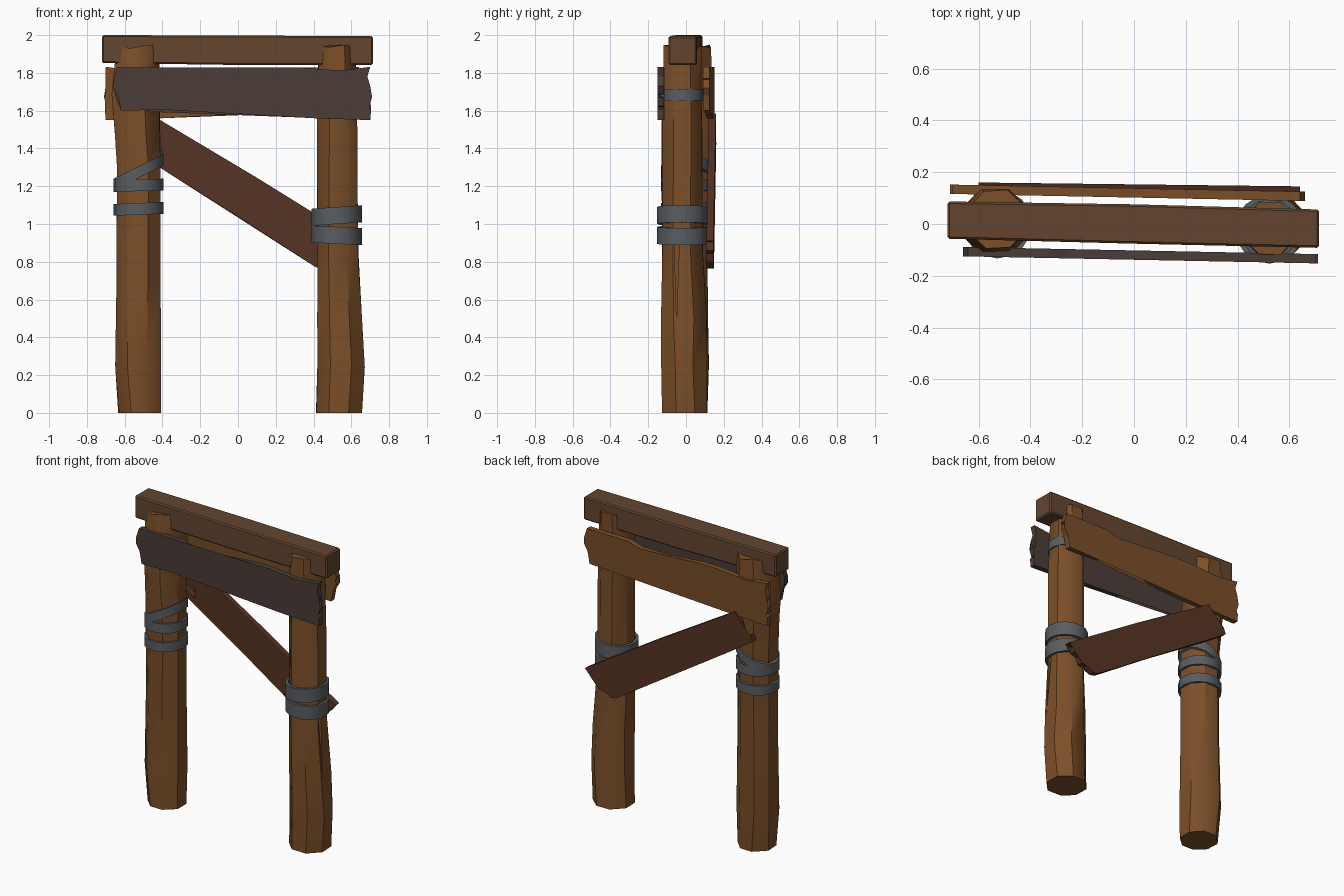
import bpy, bmesh, math, random
from mathutils import Matrix

if "Cube" in bpy.data.objects:
    bpy.data.objects.remove(bpy.data.objects["Cube"])

random.seed(4)


def material(name, rgb):
    m = bpy.data.materials.new(name)
    m.diffuse_color = (*rgb, 1)
    m.use_nodes = True
    m.node_tree.nodes["Principled BSDF"].inputs["Base Color"].default_value = m.diffuse_color
    return m


POST = material("post_wood", (0.20, 0.078, 0.022))
BEAM = material("beam_wood", (0.125, 0.06, 0.028))
GREY = material("weathered_wood", (0.07, 0.046, 0.04))
BROWN = material("plank_wood", (0.19, 0.076, 0.022))
RED = material("brace_wood", (0.095, 0.034, 0.018))
IRON = material("band_metal", (0.10, 0.11, 0.12))


def finish(bm, name, mat, angle=None):
    bmesh.ops.recalc_face_normals(bm, faces=bm.faces)
    me = bpy.data.meshes.new(name)
    bm.to_mesh(me)
    bm.free()
    ob = bpy.data.objects.new(name, me)
    bpy.context.collection.objects.link(ob)
    me.materials.append(mat)
    if angle:
        bpy.ops.object.select_all(action='DESELECT')
        ob.select_set(True)
        bpy.context.view_layer.objects.active = ob
        bpy.ops.object.shade_smooth_by_angle(angle=math.radians(angle))
    return ob


def loft(bm, rings, closed=False):
    """Join rings of vertices with quads; cap the ends unless closed."""
    n = len(rings[0])
    pairs = list(zip(rings, rings[1:])) + ([(rings[-1], rings[0])] if closed else [])
    for a, b in pairs:
        for i in range(n):
            j = (i + 1) % n
            bm.faces.new((a[i], a[j], b[j], b[i]))
    if not closed:
        bm.faces.new(rings[0])
        bm.faces.new(rings[-1])


def post(name, sections):
    """Hewn eight-sided post from (z, x, y, half width) sections."""
    bm = bmesh.new()
    rings = []
    for z, x, y, r in sections:
        ring = []
        for i in range(8):
            a = math.radians(22.5 + 45 * i + random.uniform(-3, 3))
            q = r / math.cos(math.radians(22.5)) * random.uniform(0.98, 1.01)
            dz = 0 if z == 0 else random.uniform(-0.01, 0.01)
            ring.append(bm.verts.new((x + q * math.cos(a), y + q * math.sin(a), z + dz)))
        rings.append(ring)
    loft(bm, rings)
    return finish(bm, name, POST, 44)


def band(name, x, y, z, r, h, slope=0.0):
    """Flat metal strap around a post, tilted along x."""
    bm = bmesh.new()
    rings = []
    for q, dz in ((r, -h / 2), (r, h / 2), (r - 0.018, h / 2), (r - 0.018, -h / 2)):
        ring = []
        for i in range(16):
            a = math.tau * i / 16
            c = q * math.cos(a)
            ring.append(bm.verts.new((x + c, y + q * math.sin(a), z + dz + slope * c)))
        rings.append(ring)
    loft(bm, rings, closed=True)
    finish(bm, name, IRON, 35)


def plank(name, outline, y, tilt, mat, thick=0.036, turn=False):
    """Board cut from an x-z outline, its y drifting along x."""
    bm = bmesh.new()
    rings = [[bm.verts.new((px, y + tilt * px + s * thick / 2, pz)) for px, pz in outline]
             for s in (-1, 1)]
    loft(bm, rings)
    if turn:
        bm.transform(Matrix.Rotation(math.pi, 4, 'Z'))
    bmesh.ops.triangulate(bm, faces=[f for f in bm.faces if len(f.verts) > 4])
    return finish(bm, name, mat)


# Posts
post("left_post", [(0, -.52, 0, .112), (.25, -.53, 0, .122), (.7, -.527, 0, .117),
                   (1.3, -.527, 0, .115), (1.5, -.533, .002, .122), (1.68, -.542, .008, .125),
                   (1.84, -.535, .015, .12), (1.94, -.53, .018, .112)])
right = post("right_post", [(0, .535, -.008, .12), (.25, .545, -.01, .124), (.5, .54, -.012, .12),
                            (.85, .528, -.02, .108), (1.5, .525, -.022, .107),
                            (1.7, .523, -.02, .101), (1.94, .525, -.018, .1)])

# Long split in the outer face of the right post
bm = bmesh.new()
tri = [(-.062, .92), (-.035, .92), (-.05, .48)]
loft(bm, [[bm.verts.new((x, y, z)) for y, z in tri] for x in (.61, .75)])
cutter = finish(bm, "split_cutter", POST)
cutter.hide_render = True
mod = right.modifiers.new("split", 'BOOLEAN')
mod.object = cutter
mod.solver = 'EXACT'
bpy.context.view_layer.objects.active = right
bpy.ops.object.modifier_apply(modifier=mod.name)
bpy.data.objects.remove(cutter)

# Top beam
bm = bmesh.new()
ends = [(-.72, .015, 1.926, .072), (0, 0, 1.92, .076), (.715, -.018, 1.918, .074)]
rings = [[bm.verts.new((x, y + sy * w, z + sz * (w + .002))) for sy, sz in
          ((-1, -1), (1, -1), (1, 1), (-1, 1))] for x, y, z, w in ends]
loft(bm, rings)
bmesh.ops.recalc_face_normals(bm, faces=bm.faces)
bmesh.ops.bevel(bm, geom=bm.edges[:], offset=.008, segments=1, affect='EDGES')
finish(bm, "top_beam", BEAM)

# Front and back boards: the same split plank, turned round for the back
board = [(-.64, 1.83), (-.33, 1.828), (-.25, 1.803), (-.05, 1.805), (.2, 1.828), (.33, 1.828),
         (.55, 1.812), (.70, 1.832), (.685, 1.78), (.70, 1.73), (.675, 1.688), (.40, 1.682),
         (.665, 1.668), (.71, 1.672), (.695, 1.625), (.50, 1.618), (.705, 1.608), (.70, 1.55),
         (.40, 1.56), (.07, 1.578), (-.04, 1.61), (-.3, 1.64), (-.40, 1.605), (-.62, 1.60),
         (-.635, 1.68), (-.66, 1.72), (-.645, 1.765), (-.66, 1.77)]
plank("front_board", board, -.12, -.02, GREY)
plank("back_board", board, -.12, -.02, BROWN, turn=True)

# Diagonal brace with a split upper end
brace = [(-.47, 1.585), (.1, 1.245), (.64, .91), (.595, .905), (.60, .86), (.555, .845),
         (.54, .80), (.50, .80), (.45, .765), (.41, .772), (0, 1.04), (-.4, 1.29), (-.60, 1.42),
         (-.585, 1.46), (-.4, 1.335), (-.2, 1.285), (-.4, 1.398), (-.52, 1.48), (-.50, 1.54)]
plank("diagonal_brace", brace, .134, -.012, RED, .038)

# Metal straps
band("left_band_low", -.527, 0, 1.08, .133, .062, .04)
band("left_band_mid", -.527, 0, 1.205, .133, .062, .03)
band("left_band_tilted", -.527, 0, 1.275, .133, .062, .5)
band("right_band_low", .523, -.02, .94, .133, .09, -.05)
band("right_band_high", .523, -.02, 1.045, .133, .09, .07)
band("right_band_top", .523, -.02, 1.685, .115, .06, 0)
